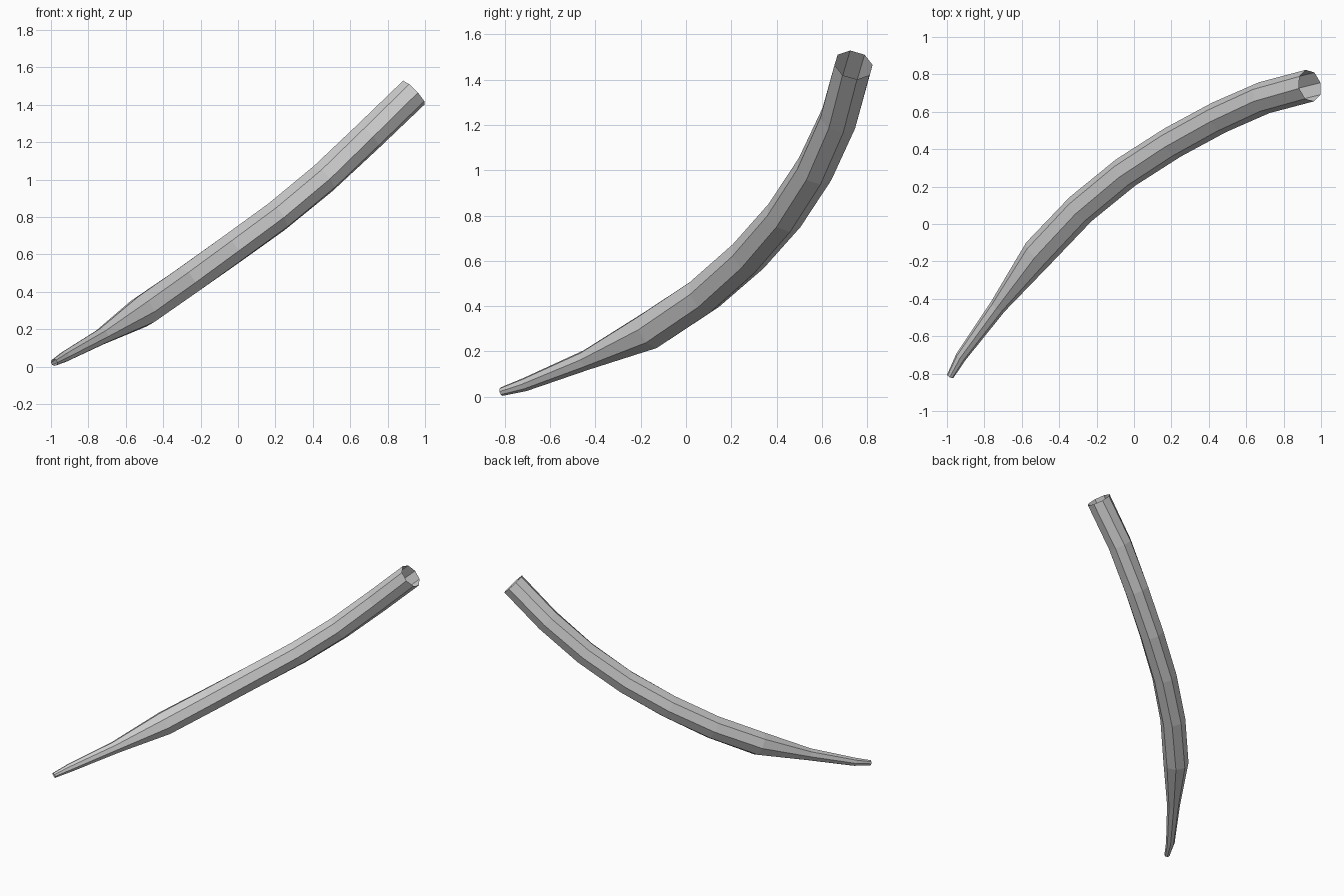
import bpy, bmesh, math
from mathutils import Vector

if "Cube" in bpy.data.objects:
    bpy.data.objects.remove(bpy.data.objects["Cube"])

SIDES = 8
# centre line (x, y, z) and radius, from the wide open end to the narrow tip
path = [
    (0.94, 0.74, 1.465, 0.087), (0.695, 0.675, 1.23, 0.087),
    (0.455, 0.57, 1.005, 0.087), (0.205, 0.435, 0.80, 0.087),
    (-0.045, 0.275, 0.62, 0.087), (-0.285, 0.08, 0.45, 0.087),
    (-0.51, -0.155, 0.295, 0.087), (-0.727, -0.44, 0.162, 0.045),
    (-0.925, -0.71, 0.054, 0.03), (-0.983, -0.815, 0.022, 0.019),
]
pts = [Vector(p[:3]) for p in path]

# curved tapering tube, open at both ends
bm = bmesh.new()
rings = []
for i, c in enumerate(pts):
    t = (pts[min(i + 1, len(pts) - 1)] - pts[max(i - 1, 0)]).normalized()
    side = t.cross(Vector((0, 0, 1))).normalized()
    up = side.cross(t)
    r = path[i][3]
    ring = []
    for k in range(SIDES):
        a = 2 * math.pi * k / SIDES
        ring.append(bm.verts.new(c + r * (math.cos(a) * up + math.sin(a) * side)))
    rings.append(ring)
for a, b in zip(rings, rings[1:]):
    for k in range(SIDES):
        n = (k + 1) % SIDES
        bm.faces.new((a[k], a[n], b[n], b[k]))
bmesh.ops.recalc_face_normals(bm, faces=bm.faces)

mesh = bpy.data.meshes.new("curved_tube")
bm.to_mesh(mesh)
bm.free()
bpy.context.collection.objects.link(bpy.data.objects.new("curved_tube", mesh))
